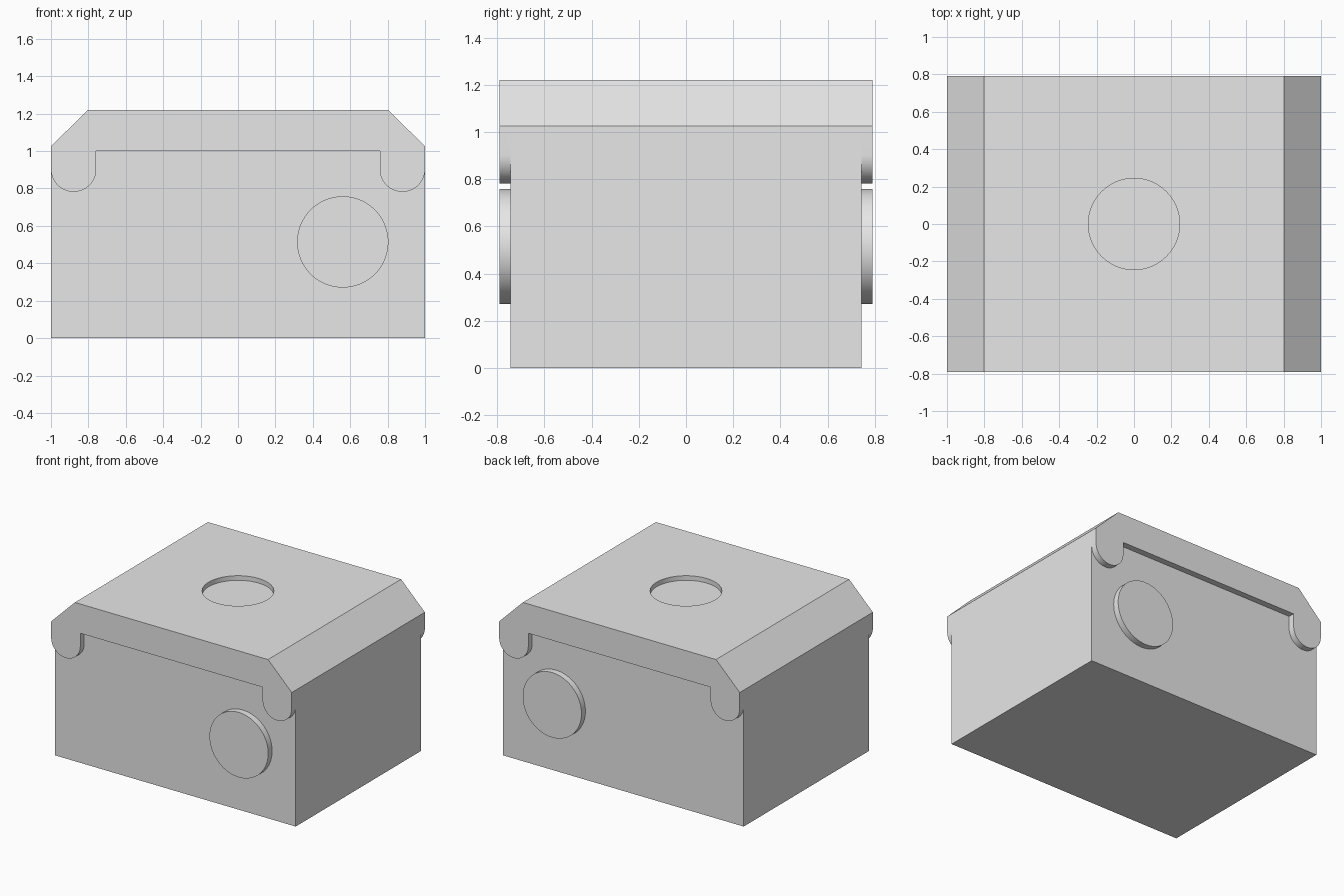
import bpy, bmesh, math
from mathutils import Matrix, Vector

cube = bpy.data.objects.get("Cube")
if cube:
    bpy.data.objects.remove(cube, do_unlink=True)

# Single grey colour
grey = bpy.data.materials.new("plain grey")
grey.use_nodes = True
colour = (0.8, 0.8, 0.8, 1)
grey.diffuse_color = colour
grey.node_tree.nodes["Principled BSDF"].inputs["Base Color"].default_value = colour

LID_Y, BODY_Y = 0.79, 0.743   # half depths
LID_UNDER, TOP = 1.0, 1.22
DISC_R = 0.244


def finish(name, bm):
    """Turn a bmesh into a grey object with crisp edges and smooth curves."""
    bmesh.ops.recalc_face_normals(bm, faces=bm.faces)
    mesh = bpy.data.meshes.new(name)
    bm.to_mesh(mesh)
    bm.free()
    mesh.materials.append(grey)
    obj = bpy.data.objects.new(name, mesh)
    bpy.context.collection.objects.link(obj)
    return obj


def select(obj):
    bpy.ops.object.select_all(action='DESELECT')
    obj.select_set(True)
    bpy.context.view_layer.objects.active = obj


def shade(obj):
    select(obj)
    bpy.ops.object.shade_smooth_by_angle(angle=math.radians(30))


def cylinder(name, centre, depth, rotation=Matrix()):
    bm = bmesh.new()
    bmesh.ops.create_cone(bm, cap_ends=True, segments=96, radius1=DISC_R,
                          radius2=DISC_R, depth=depth,
                          matrix=Matrix.Translation(centre) @ rotation)
    return finish(name, bm)


# Body: plain block, shallower than the lid
bm = bmesh.new()
bmesh.ops.create_cube(bm, size=1, matrix=Matrix.Translation((0, 0, LID_UNDER / 2))
                      @ Matrix.Diagonal((2, 2 * BODY_Y, LID_UNDER, 1)))
shade(finish("body", bm))

# Lid: chamfered roof with a round-ended leg along each side
leg_r, leg_x, leg_z = 0.121, 0.879, 0.903
half = [(0.803, TOP), (1, 1.025)]
for i in range(33):
    a = -math.pi * i / 32
    half.append((leg_x + leg_r * math.cos(a), leg_z + leg_r * math.sin(a)))
half.append((leg_x - leg_r, LID_UNDER))
profile = half + [(-x, z) for x, z in reversed(half)]

bm = bmesh.new()
front = bm.faces.new([bm.verts.new((x, -LID_Y, z)) for x, z in profile])
extruded = bmesh.ops.extrude_face_region(bm, geom=[front], use_keep_orig=True)
moved = [g for g in extruded["geom"] if isinstance(g, bmesh.types.BMVert)]
bmesh.ops.translate(bm, verts=moved, vec=Vector((0, 2 * LID_Y, 0)))
lid = finish("lid", bm)

# Shallow round recess in the lid
cutter = cylinder("recess_cutter", (0, 0, TOP), 0.07)
cutter.hide_render = True
cut = lid.modifiers.new("recess", 'BOOLEAN')
cut.operation = 'DIFFERENCE'
cut.solver = 'EXACT'
cut.object = cutter
select(lid)
bpy.ops.object.modifier_apply(modifier=cut.name)
bpy.data.objects.remove(cutter, do_unlink=True)
shade(lid)

# Raised round discs on the front and back
for name, side in (("front_disc", -1), ("back_disc", 1)):
    inner = BODY_Y - 0.02
    shade(cylinder(name, (0.56, side * (LID_Y + inner) / 2, 0.514),
                   LID_Y - inner, Matrix.Rotation(math.pi / 2, 4, 'X')))
